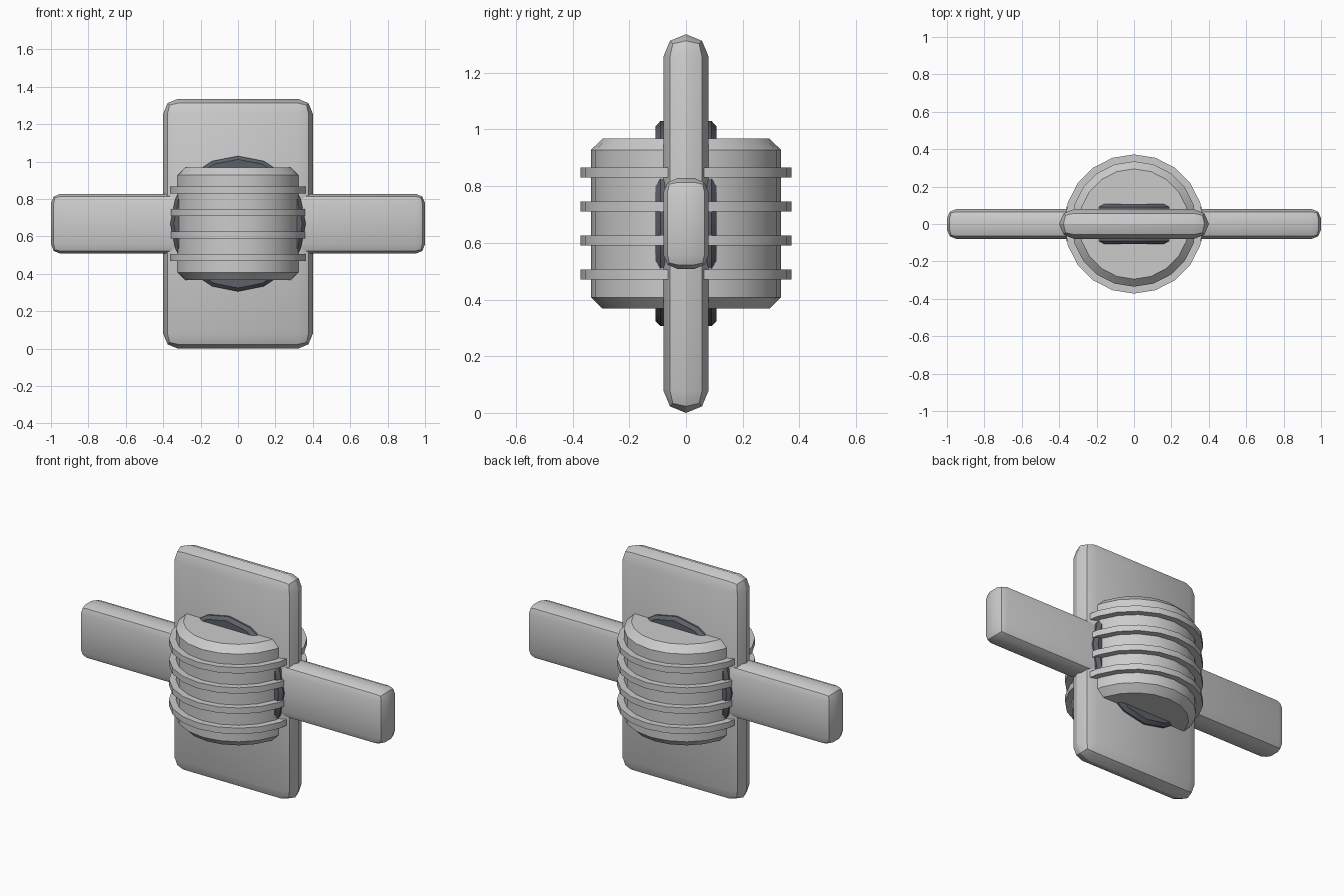
import bpy, math

if "Cube" in bpy.data.objects:
    bpy.data.objects.remove(bpy.data.objects["Cube"])

MID = 0.668  # height of the common centre


def finish(obj, name, bevel=0.0, segments=1):
    obj.name = name
    bpy.ops.object.transform_apply(location=False, rotation=True, scale=True)
    if bevel:
        mod = obj.modifiers.new("Bevel", "BEVEL")
        mod.width = bevel
        mod.segments = segments
        mod.limit_method = "ANGLE"
        mod.angle_limit = math.radians(40)
        bpy.ops.object.modifier_apply(modifier=mod.name)
    bpy.ops.object.shade_smooth_by_angle(angle=math.radians(30))
    return obj


def box(name, size, bevel):
    bpy.ops.mesh.primitive_cube_add(size=1, location=(0, 0, MID))
    obj = bpy.context.object
    obj.scale = size
    return finish(obj, name, bevel, 2)


def cylinder(name, radius, depth, sides, z=MID, bevel=0.0, tilt=0.0):
    bpy.ops.mesh.primitive_cylinder_add(vertices=sides, radius=radius, depth=depth,
                                        location=(0, 0, z), rotation=(tilt, 0, 0))
    return finish(bpy.context.object, name, bevel)


# Crossed plates: tall panel and long side arm
box("tall_plate", (0.8, 0.16, MID * 2), 0.0795)
box("cross_arm", (2.0, 0.16, 0.32), 0.05)

# Central drum with chamfered rims
cylinder("drum", 0.335, 0.6, 20, bevel=0.04)

# Four cooling ribs around the drum
for i in range(4):
    cylinder(f"rib_{i + 1}", 0.372, 0.036, 20, z=MID + (i - 1.5) * 0.12)

# Dark disc through the drum, facing front and back
disc = cylinder("dark_disc", 0.362, 0.216, 16, bevel=0.018, tilt=math.radians(90))
dark = bpy.data.materials.new("dark_slate")
dark.diffuse_color = (0.11, 0.12, 0.14, 1)
dark.use_nodes = True
dark.node_tree.nodes["Principled BSDF"].inputs["Base Color"].default_value = dark.diffuse_color
disc.data.materials.append(dark)
